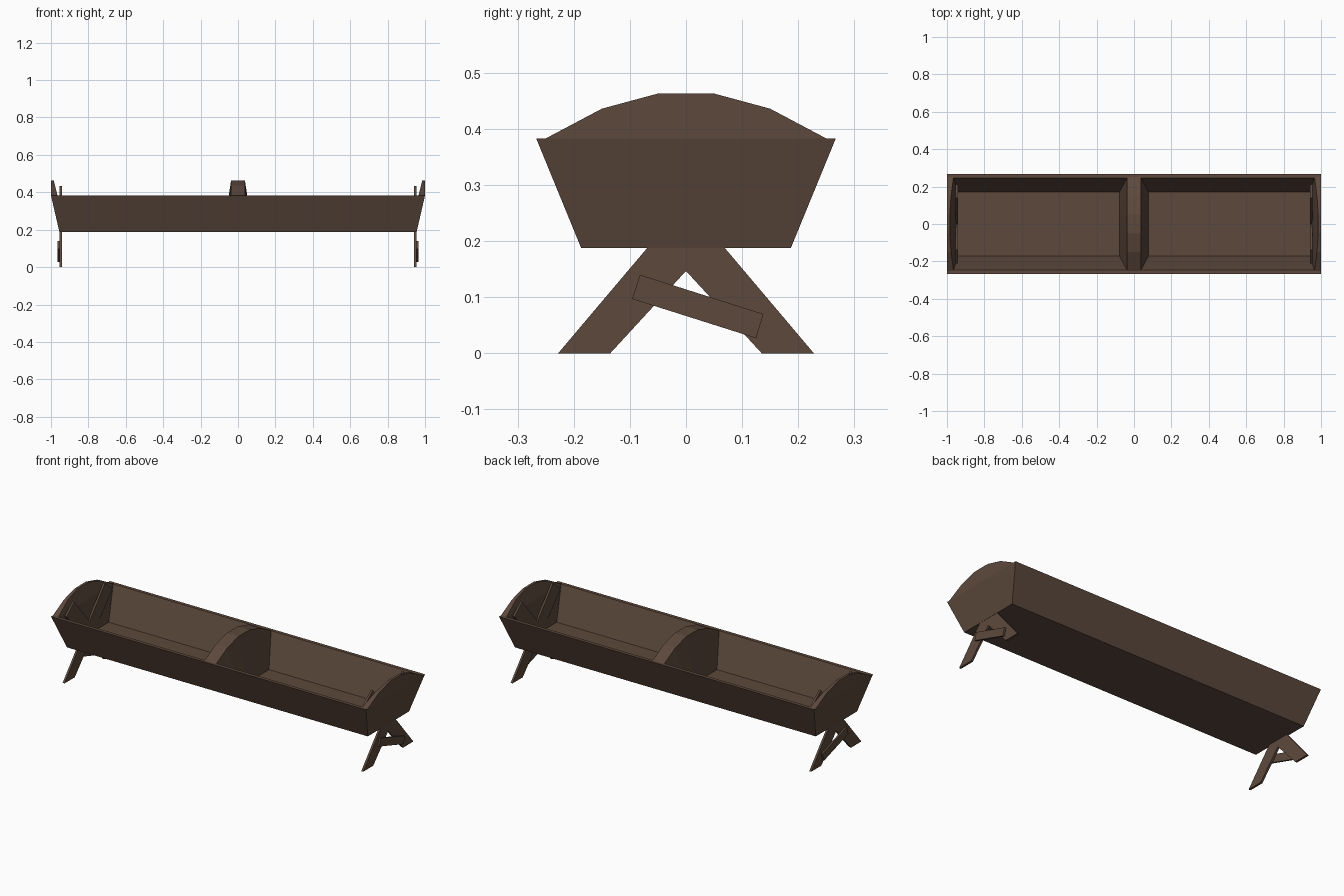
import bpy
import bmesh

if "Cube" in bpy.data.objects:
    bpy.data.objects.remove(bpy.data.objects["Cube"], do_unlink=True)

wood = bpy.data.materials.new("dark brown wood")
wood.use_nodes = True
COLOUR = (0.108, 0.066, 0.046, 1)
wood.diffuse_color = COLOUR
wood.node_tree.nodes["Principled BSDF"].inputs["Base Color"].default_value = COLOUR

RIM, BASE, FLOOR = 0.383, 0.188, 0.2


def loft(name, rings):
    """Closed solid skinned through rings of equal point count."""
    bm = bmesh.new()
    loops = [[bm.verts.new(p) for p in ring] for ring in rings]
    n = len(loops[0])
    for a, b in zip(loops, loops[1:]):
        for i in range(n):
            j = (i + 1) % n
            bm.faces.new((a[i], a[j], b[j], b[i]))
    bm.faces.new(loops[0][::-1])
    bm.faces.new(loops[-1])
    bmesh.ops.recalc_face_normals(bm, faces=bm.faces)
    mesh = bpy.data.meshes.new(name)
    bm.to_mesh(mesh)
    bm.free()
    mesh.materials.append(wood)
    obj = bpy.data.objects.new(name, mesh)
    bpy.context.collection.objects.link(obj)
    return obj


def rect(x, y, z):
    return [(-x, -y, z), (x, -y, z), (x, y, z), (-x, y, z)]


def plank(name, outline, x0, x1):
    """Flat board in the y-z plane between two x positions."""
    return loft(name, [[(x, y, z) for y, z in outline] for x in (x0, x1)])


# Hollow trough with slanted walls and a flat rim
loft("trough", [rect(0.955, 0.187, BASE), rect(1, 0.267, RIM),
                rect(0.965, 0.247, RIM), rect(0.94, 0.17, FLOOR)])

# Faceted arch shared by the end boards and the divider
half = [(0.25, RIM), (0.15, 0.436), (0.05, 0.463)]
arch = [(-y, z) for y, z in half] + half[::-1]

# Centre divider, wider at the floor than along its arched top
foot = [(y * 0.68, FLOOR) for y, z in arch]
loft("centre_divider", [
    [(x, y, z) for y, z in pts]
    for x, pts in ((-0.078, foot), (-0.037, arch), (0.037, arch), (0.078, foot))])

leg = [(0.228, 0), (0.135, 0), (-0.21, 0.375), (-0.14, 0.435)]
brace = [(-0.082, 0.14), (-0.096, 0.097), (0.125, 0.027), (0.138, 0.07)]

for side, s in (("left", 1), ("right", -1)):
    # Arched end board, thinning towards its top
    loft(side + "_end_arch", [
        [(s, y, z) for y, z in arch],
        [(s * (0.965 + 0.25 * (z - RIM)), y, z) for y, z in arch]])
    # Crossed legs that poke up inside the trough
    for end, f in (("back", 1), ("front", -1)):
        plank(f"{side}_{end}_leg", [(y * f, z) for y, z in leg], s * 0.942, s * 0.954)
    # Sloping brace nailed across the outside of the legs
    plank(side + "_leg_brace", brace, s * 0.954, s * 0.964)
